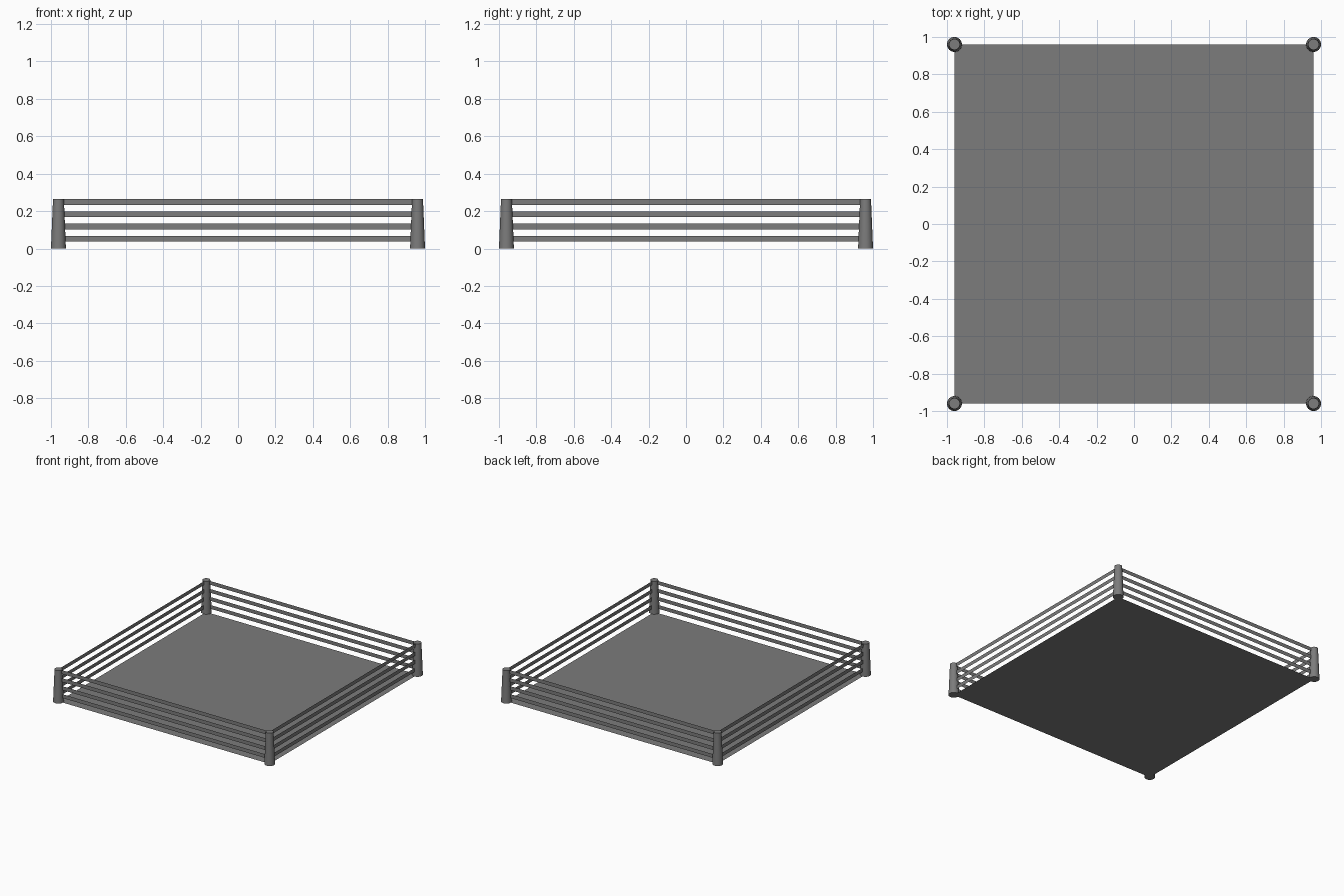
import bpy, bmesh, math

if "Cube" in bpy.data.objects:
    bpy.data.objects.remove(bpy.data.objects["Cube"])

C = 0.96       # post centre offset
H = 0.265      # post height

gray = bpy.data.materials.new("mid_gray")
gray.diffuse_color = (0.2, 0.2, 0.2, 1)
gray.use_nodes = True
gray.node_tree.nodes["Principled BSDF"].inputs["Base Color"].default_value = gray.diffuse_color


def quad(name, pts):
    mesh = bpy.data.meshes.new(name)
    mesh.from_pydata(pts, [], [(0, 1, 2, 3)])
    mesh.materials.append(gray)
    ob = bpy.data.objects.new(name, mesh)
    bpy.context.collection.objects.link(ob)
    return ob


# Floor mat: thin sheet at ground level
quad("floor_mat", [(-C, -C, 0), (C, -C, 0), (C, C, 0), (-C, C, 0)])

# Tapered corner posts
for i, (sx, sy) in enumerate([(-1, -1), (1, -1), (1, 1), (-1, 1)]):
    bpy.ops.mesh.primitive_cone_add(vertices=32, radius1=0.04, radius2=0.029, depth=H,
                                    location=(sx * C, sy * C, H / 2))
    post = bpy.context.object
    post.name = f"corner_post_{i + 1}"
    post.data.materials.append(gray)
    bpy.ops.object.shade_smooth_by_angle(angle=math.radians(40))

# Four flat rope bands on each side, running from post to post
for side in range(4):
    for level in range(4):
        z0 = 0.037 + level * 0.0655
        z1 = z0 + 0.031
        band = quad(f"rope_side{side + 1}_level{level + 1}",
                    [(-C, -C, z0), (C, -C, z0), (C, -C, z1), (-C, -C, z1)])
        band.rotation_euler[2] = side * math.pi / 2
